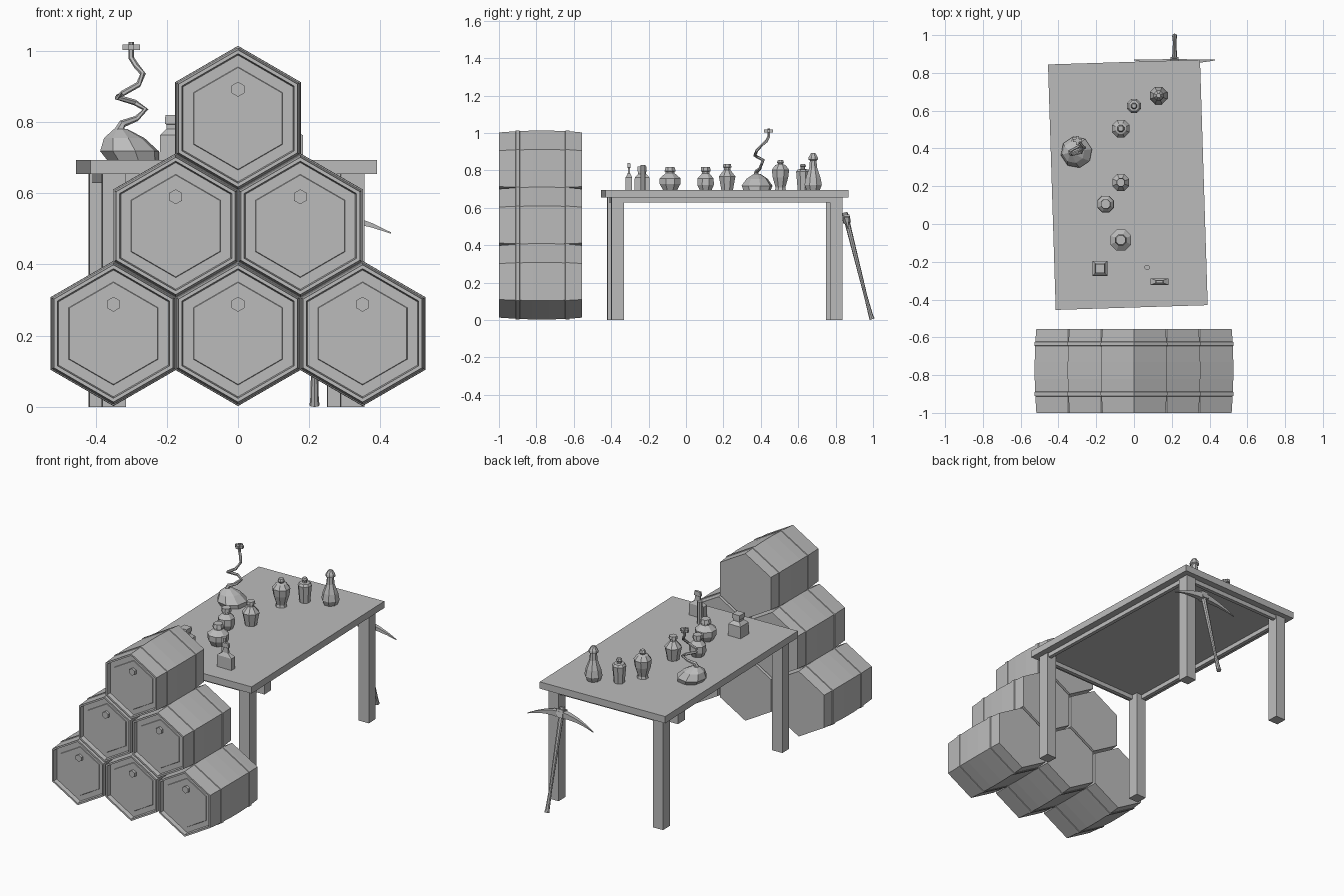
import bpy, bmesh, math
from mathutils import Vector, Matrix

cube = bpy.data.objects.get("Cube")
if cube:
    bpy.data.objects.remove(cube, do_unlink=True)

grey = bpy.data.materials.new("plain grey")
grey.use_nodes = True
COLOUR = (0.5, 0.5, 0.5, 1)
grey.diffuse_color = COLOUR
grey.node_tree.nodes["Principled BSDF"].inputs["Base Color"].default_value = COLOUR


def finish(name, bm, matrix=Matrix()):
    """Turn a bmesh into a flat shaded object."""
    bmesh.ops.recalc_face_normals(bm, faces=bm.faces)
    mesh = bpy.data.meshes.new(name)
    bm.to_mesh(mesh)
    bm.free()
    mesh.materials.append(grey)
    obj = bpy.data.objects.new(name, mesh)
    obj.matrix_world = matrix
    bpy.context.collection.objects.link(obj)
    return obj


def loft(name, rings, matrix=Matrix()):
    """Skin a list of vertex rings and cap both ends."""
    bm = bmesh.new()
    rows = [[bm.verts.new(p) for p in ring] for ring in rings]
    n = len(rows[0])
    for a, b in zip(rows, rows[1:]):
        for i in range(n):
            j = (i + 1) % n
            bm.faces.new((a[i], a[j], b[j], b[i]))
    bm.faces.new(rows[0])
    bm.faces.new(rows[-1])
    return finish(name, bm, matrix)


def turned(name, profile, matrix, sides=8, phase=0.0, stretch=1.0, lean=(0, 0)):
    """Spin a (radius, height) profile; lean shifts the rings with height."""
    top = max(h for r, h in profile)
    rings = []
    for r, h in profile:
        ring = []
        for i in range(sides):
            a = math.tau * i / sides + phase
            ring.append((r * math.cos(a) + lean[0] * h / top,
                         r * math.sin(a) * stretch + lean[1] * h / top, h))
        rings.append(ring)
    return loft(name, rings, matrix)


def tube(name, path, radii, sides=6):
    """Sweep a polygon along points with a radius for each."""
    pts = [Vector(p) for p in path]
    rings = []
    for k, p in enumerate(pts):
        d = (pts[min(k + 1, len(pts) - 1)] - pts[max(k - 1, 0)]).normalized()
        side = d.cross(Vector((0, 1, 0.1))).normalized()
        up = side.cross(d)
        rings.append([p + radii[k] * (side * math.cos(math.tau * i / sides)
                                      + up * math.sin(math.tau * i / sides))
                      for i in range(sides)])
    return loft(name, rings)


def box(name, centre, size, frame=Matrix()):
    bm = bmesh.new()
    bmesh.ops.create_cube(bm, size=1, matrix=Matrix.Translation(centre) @ Matrix.Diagonal((*size, 1)))
    return finish(name, bm, frame)


# Stack of six-sided barrels with recessed front heads
BARREL = [(0.143, 0.022), (0.145, 0.025), (0.178, 0.025), (0.182, 0.0), (0.193, 0.0),
          (0.199, 0.088), (0.203, 0.09), (0.204, 0.11), (0.2, 0.112),
          (0.203, 0.18), (0.203, 0.27), (0.2, 0.354), (0.204, 0.356),
          (0.203, 0.376), (0.199, 0.378), (0.193, 0.445)]
LIE_DOWN = Matrix.Rotation(-math.pi / 2, 4, 'X')
for row in range(3):
    for col in range(3 - row):
        x, z = (col - (2 - row) / 2) * 0.35, 0.206 + row * 0.302
        turned("barrel", BARREL, Matrix.Translation((x, -1, z)) @ LIE_DOWN, 6, math.pi / 2)
        bung = Matrix.Translation((x, -0.993, z + 0.082)) @ LIE_DOWN
        turned("barrel_bung", [(0.021, 0), (0.021, 0.03)], bung, 6, math.pi / 2)

# Table, turned slightly
TABLE = Matrix.Translation((-0.0325, 0.2075, 0)) @ Matrix.Rotation(math.radians(1.8), 4, 'Z')
box("table_top", (0, 0, 0.674), (0.805, 1.3, 0.04), TABLE)
for s in (-1, 1):
    for t in (-1, 1):
        box("table_leg", (s * 0.335, t * 0.585, 0.328), (0.066, 0.066, 0.656), TABLE)
    box("side_rail", (s * 0.35, 0, 0.642), (0.022, 1.15, 0.026), TABLE)
    box("end_rail", (0, s * 0.6, 0.642), (0.65, 0.022, 0.026), TABLE)

# Bottles and jars: name, x, y, profile
TOP = 0.693
BOTTLES = [
    ("stoppered_jar", 0, 0.625, [(0.03, 0), (0.039, 0.1), (0.03, 0.112), (0.013, 0.114), (0.013, 0.125), (0.018, 0.13), (0.012, 0.142)]),
    ("tall_bottle", 0.13, 0.68, [(0.038, 0), (0.05, 0.03), (0.042, 0.07), (0.023, 0.12), (0.019, 0.16), (0.028, 0.165), (0.026, 0.178), (0.012, 0.2)]),
    ("urn", -0.07, 0.505, [(0.032, 0), (0.028, 0.015), (0.045, 0.07), (0.05, 0.11), (0.03, 0.135), (0.014, 0.14), (0.02, 0.15), (0.014, 0.164)]),
    ("vase_bottle", -0.07, 0.22, [(0.033, 0), (0.048, 0.075), (0.018, 0.11), (0.018, 0.122), (0.025, 0.124), (0.022, 0.14)]),
    ("small_bottle", -0.15, 0.105, [(0.034, 0), (0.048, 0.03), (0.046, 0.065), (0.022, 0.09), (0.022, 0.1), (0.028, 0.103), (0.026, 0.124)]),
    ("round_bottle", -0.07, -0.085, [(0.04, 0), (0.06, 0.035), (0.06, 0.065), (0.026, 0.092), (0.026, 0.1), (0.032, 0.103), (0.026, 0.124)]),
    ("vial", 0.07, -0.23, [(0.015, 0), (0.015, 0.135)]),
]
for name, x, y, profile in BOTTLES:
    turned(name, profile, Matrix.Translation((x, y, TOP)), 8, math.pi / 8)

# Four-sided bottles
turned("square_bottle", [(0.057, 0), (0.055, 0.07), (0.03, 0.088), (0.03, 0.1), (0.036, 0.102), (0.034, 0.127)],
       Matrix.Translation((-0.18, -0.235, TOP)), 4, math.pi / 4)
turned("flat_bottle", [(0.067, 0), (0.067, 0.07), (0.025, 0.09), (0.022, 0.12), (0.03, 0.122), (0.026, 0.147)],
       Matrix.Translation((0.135, -0.305, TOP)), 4, math.pi / 4, 0.37)

# Flask with a coiled neck and cross-shaped valve
turned("flask", [(0.074, 0), (0.084, 0.025), (0.058, 0.062), (0.018, 0.088)],
       Matrix.Translation((-0.295, 0.38, TOP)), 8, 0.2, 1, (-0.035, 0.0))
COIL = [(-0.335, 0.375, 0.77), (-0.325, 0.378, 0.795), (-0.285, 0.395, 0.81),
        (-0.26, 0.405, 0.835), (-0.29, 0.412, 0.855), (-0.34, 0.385, 0.87),
        (-0.325, 0.368, 0.88), (-0.28, 0.378, 0.905), (-0.267, 0.405, 0.935),
        (-0.285, 0.43, 0.957), (-0.3, 0.442, 0.98), (-0.3, 0.442, 1.025)]
tube("coiled_neck", COIL, [0.016, 0.011] + [0.008] * 10)
box("valve_arm", (-0.3, 0.442, 1.01), (0.048, 0.016, 0.016))
box("valve_arm", (-0.3, 0.442, 1.01), (0.016, 0.048, 0.016))

# Pickaxe leaning on the back of the table
tube("pickaxe_handle", [(0.215, 0.995, 0.004), (0.215, 0.988, 0.025), (0.215, 0.96, 0.13), (0.215, 0.87, 0.49), (0.215, 0.848, 0.575)],
     [0.014, 0.012, 0.009, 0.014, 0.016], 8)
head = []
for k in range(-4, 5):
    u = k / 4
    half, thick = 0.017 * (1 - abs(u)) + 0.002, 0.016 * (1 - abs(u)) + 0.002
    x, z = 0.215 + 0.215 * u, 0.538 - 0.05 * u * u
    y = 0.858 + 0.01 * u * u
    head.append([(x, y - thick, z - half), (x, y + thick, z - half),
                 (x, y + thick, z + half), (x, y - thick, z + half)])
loft("pickaxe_head", head)
box("pickaxe_collar", (0, 0, 0), (0.042, 0.042, 0.045),
    Matrix.Translation((0.215, 0.857, 0.54)) @ Matrix.Rotation(math.radians(14), 4, 'X'))
